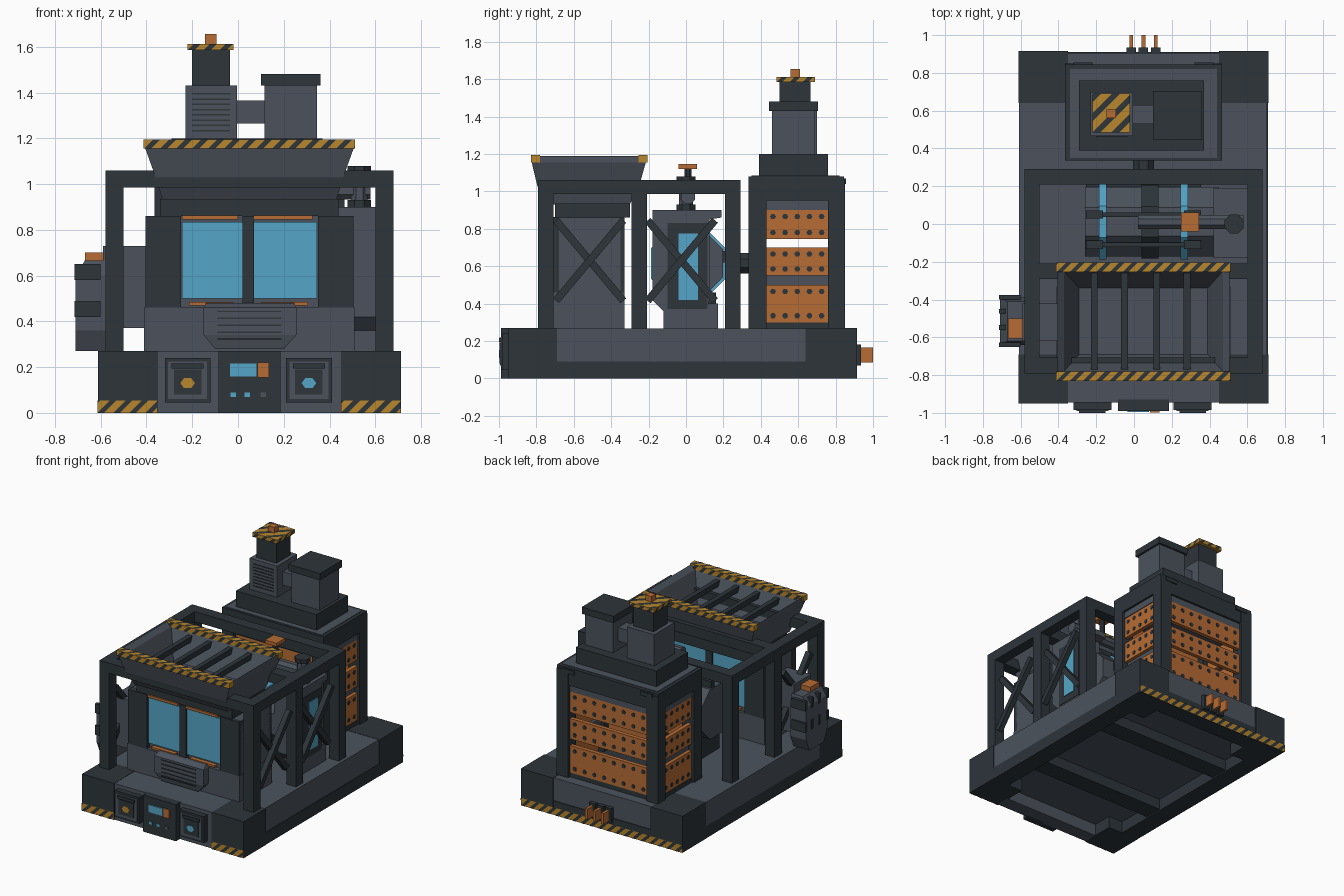
import bpy, bmesh, math
from mathutils import Vector, Matrix

default_cube = bpy.data.objects.get("Cube")
if default_cube:
    bpy.data.objects.remove(default_cube, do_unlink=True)


def material(name, *rgb):
    mat = bpy.data.materials.new(name)
    mat.use_nodes = True
    mat.diffuse_color = (*rgb, 1)
    mat.node_tree.nodes["Principled BSDF"].inputs["Base Color"].default_value = (*rgb, 1)
    return mat


dark = material("dark steel", .026, .035, .042)
grey = material("grey steel", .072, .086, .108)
yellow = material("hazard yellow", .48, .24, .025)
orange = material("copper orange", .47, .15, .035)
cyan = material("cyan glass", .09, .38, .57)


def finish(name, bm, mat):
    mesh = bpy.data.meshes.new(name)
    bm.to_mesh(mesh)
    bm.free()
    mesh.materials.append(mat)
    obj = bpy.data.objects.new(name, mesh)
    bpy.context.collection.objects.link(obj)


def box(name, x, y, z, mat):
    bm = bmesh.new()
    bmesh.ops.create_cube(bm, size=1)
    for v in bm.verts:
        v.co = [s[0] if c < 0 else s[1] for c, s in zip(v.co, (x, y, z))]
    finish(name, bm, mat)


def loft(name, rings, mat):
    """Skin a list of rectangles (x span, y span, height), capped at both ends."""
    bm = bmesh.new()
    loops = [[bm.verts.new(p) for p in ((x[0], y[0], z), (x[1], y[0], z), (x[1], y[1], z), (x[0], y[1], z))]
             for x, y, z in rings]
    for a, b in zip(loops, loops[1:]):
        for i in range(4):
            j = (i + 1) % 4
            bm.faces.new((a[i], a[j], b[j], b[i]))
    bm.faces.new(loops[0])
    bm.faces.new(loops[-1])
    bmesh.ops.recalc_face_normals(bm, faces=bm.faces[:])
    finish(name, bm, mat)


def prism(name, start, end, mat, radii, sides=8):
    """Regular prism between two points, flat side up."""
    start, end = Vector(start), Vector(end)
    way = end - start
    bm = bmesh.new()
    bmesh.ops.create_cone(bm, cap_ends=True, segments=sides, radius1=1, radius2=1, depth=way.length)
    bmesh.ops.rotate(bm, verts=bm.verts[:], matrix=Matrix.Rotation(math.pi / sides, 3, "Z"))
    bmesh.ops.scale(bm, verts=bm.verts[:], vec=(radii[0], radii[1], 1))
    turn = way.to_track_quat("Z", "Y").to_matrix().to_4x4()
    bmesh.ops.transform(bm, verts=bm.verts[:], matrix=Matrix.Translation((start + end) / 2) @ turn)
    finish(name, bm, mat)


def hazard(name, corner, along, across, pitch=.07):
    """Yellow plate with dark diagonal stripes clipped to it."""
    corner, along, across = Vector(corner), Vector(along), Vector(across)
    lift = along.cross(across).normalized() * .002
    plate, stripes = bmesh.new(), bmesh.new()
    plate.faces.new([plate.verts.new(corner + lift + p) for p in (along * 0, along, along + across, across)])
    way = along.normalized()
    lean = across + way * across.length
    for i in range(-math.ceil(across.length / pitch), math.ceil(along.length / pitch)):
        p, width = corner + lift * 2 + way * pitch * i, way * pitch * .42
        stripes.faces.new([stripes.verts.new(q) for q in (p, p + width, p + width + lean, p + lean)])
    for end, out in ((corner, -way), (corner + along, way)):
        parts = stripes.verts[:] + stripes.edges[:] + stripes.faces[:]
        bmesh.ops.bisect_plane(stripes, geom=parts, plane_co=end, plane_no=out, clear_outer=True)
    finish(name + "_plate", plate, yellow)
    finish(name + "_stripes", stripes, dark)


MID = .05
SIDES = (-1, 1)


def mirrored(name, x, y, z, mat):
    """One box on each side of the centre plane; x is measured from it."""
    for s in SIDES:
        box(name, sorted((MID + s * x[0], MID + s * x[1])), y, z, mat)


# Base: deck, corner blocks, rails and the underside frame
box("base_deck", (-.61, .705), (-.945, .905), (.09, .268), grey)
for y in ((-.95, -.69), (.64, .915)):
    mirrored("base_corner", (.4, .662), y, (0, .27), dark)
mirrored("base_side_rail", (.52, .66), (-.7, .65), (0, .09), dark)
box("base_front_rail", (-.36, .46), (-.945, -.84), (0, .1), grey)
box("base_back_rail", (-.36, .46), (.78, .91), (0, .1), dark)
for y in (-.42, .3):
    box("underside_beam", (-.5, .6), (y, y + .14), (.01, .1), dark)
for x in (-.615, .45):
    hazard("front_hazard", (x, -.95, 0), (.26, 0, 0), (0, 0, .055))
hazard("back_hazard", (.71, .915, 0), (-1.325, 0, 0), (0, 0, .055))

# Front control panels
for x, icon in ((-.22, yellow), (.31, cyan)):
    box("control_box", (x - .1, x + .1), (-.985, -.93), (.045, .24), dark)
    box("control_face", (x - .085, x + .085), (-.99, -.98), (.06, .225), grey)
    box("control_screen", (x - .06, x + .06), (-.996, -.985), (.08, .19), dark)
    prism("control_icon", (x, -.99, .13), (x, -1, .13), icon, (.032, .025), 6)
    box("control_hood", (x - .07, x + .07), (-1, -.98), (.195, .215), dark)
box("console", (-.085, .185), (-.99, -.93), (0, .27), dark)
box("console_screen", (-.035, .08), (-.996, -.985), (.16, .215), cyan)
box("console_switch", (.085, .135), (-.998, -.985), (.155, .22), orange)
for x in (-.02, .04, .11):
    box("console_lamp", (x - .012, x + .012), (-.994, -.985), (.07, .09), cyan if x < .1 else grey)

# Rear connector pins
for x in (-.015, MID, .115):
    box("pin_socket", (x - .025, x + .025), (.9, .935), (.07, .18), dark)
    box("connector_pin", (x - .01, x + .01), (.93, 1), (.085, .165), orange)

# Open frame with cross braces
for y in (-.75, -.25, .25):
    span = (y - .042, y + .042)
    mirrored("frame_post", (.55, .63), span, (.26, 1.06), dark)
    box("frame_cross_beam", (-.58, .68), span, (.985, 1.06), dark)
mirrored("frame_top_beam", (.55, .63), (-.79, .29), (.985, 1.06), dark)
for s, y in ((1, -.515), (1, -.025), (-1, -.515)):
    for slope in SIDES:
        x = MID + s * (.59 + .015 * slope)
        prism("cross_brace", (x, y - .18, .63 - .215 * slope), (x, y + .18, .63 + .215 * slope),
              dark, (.028, .028), 4)

# Furnace: lower body, columns, windows front and back, hood
box("furnace_lower", (-.41, .51), (-.71, -.33), (.26, .46), grey)
box("furnace_core", (-.4, .505), (-.68, -.35), (.46, .86), grey)
for outer, inner, glass in ((-.71, -.66, -.695), (-.33, -.38, -.345)):
    face, pane = sorted((outer, inner)), sorted((glass, inner))
    mirrored("furnace_column", (.3, .455), face, (.46, .86), dark)
    box("window_mullion", (.02, .07), face, (.46, .86), dark)
    for x in ((-.245, .02), (.07, .345)):
        box("furnace_window", x, pane, (.5, .835), cyan)
        box("window_top_strip", (x[0], x[1] - .02), face, (.845, .862), orange)
        box("window_bottom_strip", (x[0] + .03, x[1] - .04), face, (.47, .485), orange)
box("furnace_neck", (-.34, .44), (-.7, -.3), (.86, .935), dark)
loft("furnace_hood", [((-.1, .2), (-.75, -.7), .28), ((-.15, .255), (-.765, -.7), .34),
                      ((-.15, .255), (-.765, -.7), .46), ((-.14, .245), (-.73, -.7), .48)], grey)
for i in range(5):
    z = .32 + i * .03
    box("hood_slat", (-.09, .19), (-.77, -.75), (z, z + .006), dark)

# Hopper with striped rim and grating
loft("hopper", [((-.33, .43), (-.74, -.3), .93), ((-.36, .46), (-.795, -.25), 1.03),
                ((-.405, .505), (-.825, -.215), 1.155), ((-.405, .505), (-.825, -.215), 1.19),
                ((-.37, .47), (-.78, -.25), 1.16), ((-.29, .39), (-.69, -.34), .96)], grey)
for y in ((-.83, -.78), (-.255, -.205)):
    box("hopper_rim", (-.412, .512), y, (1.155, 1.195), yellow)
    hazard("rim_top", (-.41, y[0], 1.195), (.92, 0, 0), (0, y[1] - y[0], 0))
    hazard("rim_front", (-.41, y[0], 1.155), (.92, 0, 0), (0, 0, .04))
    hazard("rim_back", (.51, y[1], 1.155), (-.92, 0, 0), (0, 0, .04))
for x in (-.21, -.05, .12, .28):
    box("hopper_bar", (x - .018, x + .018), (-.79, -.24), (1.1, 1.14), dark)

# Middle tank with glass rings, tie bars and a gauge column
TANK_Z = .615
prism("tank", (-.26, .012, TANK_Z), (.45, .012, TANK_Z), grey, (.2, .2))
for x in (-.165, .265):
    prism("tank_glass_ring", (x - .02, .012, TANK_Z), (x + .02, .012, TANK_Z), cyan, (.215, .215))
prism("tank_middle_band", (.04, .012, TANK_Z), (.13, .012, TANK_Z), dark, (.21, .21))
for y, z in ((-.11, .77), (.05, .82), (.2, .65)):
    box("tank_tie_bar", (-.24, .35), (y - .012, y + .012), (z - .02, z + .02), dark)
    for x in (-.21, .31):
        box("tie_bar_lug", (x - .045, x + .045), (y - .022, y + .022), (z - .03, z + .03), dark)
mirrored("tank_leg", (.14, .24), (-.12, .16), (.26, .46), dark)
loft("gauge_column", [((.42, .6), (-.1, .1), .34), ((.42, .6), (-.18, .125), .42),
                      ((.42, .6), (-.18, .125), .85), ((.42, .6), (-.18, .19), .86),
                      ((.42, .6), (-.18, .19), .9)], grey)
box("gauge_frame", (.58, .604), (-.1, .115), (.37, .83), dark)
box("gauge_glass", (.59, .609), (-.04, .065), (.42, .775), cyan)
box("gauge_foot", (.44, .6), (-.12, .17), (.26, .4), grey)
prism("tank_outlet", (MID, .15, TANK_Z), (MID, .37, TANK_Z), dark, (.06, .06))

# Overhead pipe and valve
prism("valve_pipe", (.53, 0, .88), (.53, 0, 1.06), grey, (.04, .04))
for z in (.9, 1.05):
    prism("valve_flange", (.53, 0, z), (.53, 0, z + .03), dark, (.055, .055))
prism("overhead_pipe", (.02, .01, .97), (.58, .01, .97), grey, (.04, .04))
prism("valve_stem", (.3, .01, .95), (.3, .01, 1.13), dark, (.02, .02))
box("valve_handle", (.25, .345), (-.04, .06), (1.12, 1.145), orange)

# Side pump with clamp fins and duct into the furnace
loft("side_pump", [((-.71, -.58), (-.6, -.43), .27), ((-.71, -.58), (-.64, -.39), .36),
                   ((-.71, -.58), (-.64, -.39), .6), ((-.67, -.58), (-.62, -.41), .665)], grey)
for y in (-.652, -.56, -.475, -.4):
    for z in (.42, .58):
        box("pump_fin", (-.715, -.6), (y, y + .025), (z, z + .07), dark)
box("pump_cap", (-.668, -.585), (-.605, -.5), (.65, .7), orange)
box("pump_duct", (-.59, -.4), (-.62, -.42), (.37, .73), grey)

# Rear tower: posts, head, and perforated copper panels
for y in ((.335, .43), (.76, .85)):
    mirrored("tower_post", (.32, .415), y, (.26, 1.06), dark)
box("tower_head", (-.365, .465), (.335, .845), (.95, 1.08), dark)
box("tower_lintel", (-.35, .45), (.35, .83), (.9, .95), grey)
box("tower_roof", (-.34, .44), (.35, .82), (1.07, 1.084), grey)
box("tower_sill", (-.35, .45), (.36, .83), (.26, .3), dark)
mirrored("tower_rail", (.34, .37), (.42, .77), (.5, .55), grey)
mirrored("tower_bracket", (.27, .37), (.8, .855), (1.04, 1.07), dark)
for z in ((.3, .5), (.55, .7), (.745, .9)):
    mirrored("side_panel", (.365, .395), (.43, .76), z, orange)
    box("back_panel", (-.28, .38), (.8, .83), z, orange)
    box("inner_panel", (-.28, .38), (.36, .38), z, orange)
    for height in (z[0] + .035, z[1] - .035):
        for i in range(5):
            y = .465 + i * .065
            for s in SIDES:
                x = MID + s * .39
                prism("side_hole", (x, y, height), (x + s * .008, y, height), dark, (.016, .016), 6)
        for i in range(8):
            x = -.23 + i * .08
            prism("back_hole", (x, .825, height), (x, .834, height), dark, (.016, .016), 6)

# Chimneys on the plinth
box("plinth", (-.29, .37), (.39, .76), (1.07, 1.2), dark)
box("stack_lower", (-.23, -.005), (.465, .7), (1.19, 1.43), grey)
for i in range(8):
    z = 1.23 + i * .023
    box("stack_louvre", (-.2, -.035), (.461, .47), (z, z + .007), dark)
box("stack_upper", (-.2, -.035), (.5, .665), (1.43, 1.59), dark)
box("stack_cap", (-.22, -.02), (.485, .69), (1.585, 1.612), yellow)
hazard("cap_top", (-.22, .485, 1.612), (.2, 0, 0), (0, .205, 0), .1)
for corner, way in (((-.22, .485), (.2, 0, 0)), ((-.02, .69), (-.2, 0, 0)),
                    ((-.02, .485), (0, .205, 0)), ((-.22, .69), (0, -.205, 0))):
    hazard("cap_side", (*corner, 1.585), way, (0, 0, .027))
box("stack_beacon", (-.145, -.095), (.56, .61), (1.61, 1.655), orange)
box("filter_box", (.115, .345), (.46, .69), (1.19, 1.43), grey)
box("filter_cap", (.1, .36), (.445, .705), (1.43, 1.48), dark)
box("stack_link", (-.01, .12), (.53, .63), (1.265, 1.365), grey)
